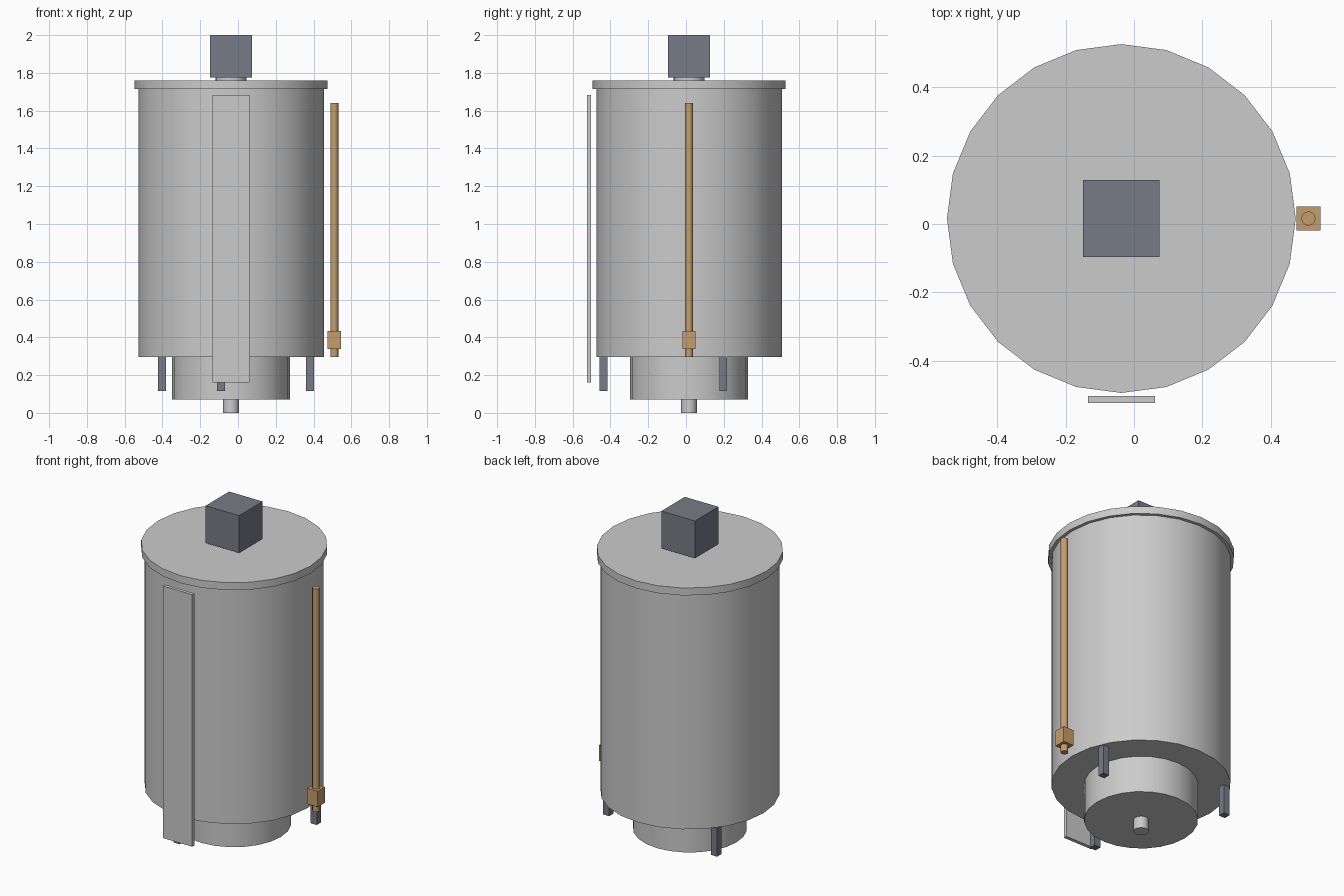
import bpy, math

if "Cube" in bpy.data.objects:
    bpy.data.objects.remove(bpy.data.objects["Cube"])

CX, CY = -0.037, 0.016  # vessel axis


def material(name, rgb):
    m = bpy.data.materials.new(name)
    m.diffuse_color = (*rgb, 1)
    m.use_nodes = True
    m.node_tree.nodes["Principled BSDF"].inputs["Base Color"].default_value = m.diffuse_color
    return m


dark = material("dark_steel", (0.19, 0.2, 0.24))
copper = material("copper", (0.56, 0.34, 0.15))


def finish(name, mat):
    o = bpy.context.object
    o.name = name
    if mat:
        o.data.materials.append(mat)
    return o


def cylinder(name, r, z0, z1, x=CX, y=CY, sides=24, mat=None):
    bpy.ops.mesh.primitive_cylinder_add(vertices=sides, radius=r, depth=z1 - z0,
                                        location=(x, y, (z0 + z1) / 2))
    bpy.ops.object.shade_smooth_by_angle(angle=math.radians(31))
    return finish(name, mat)


def box(name, x, y, sx, sy, z0, z1, mat=None):
    bpy.ops.mesh.primitive_cube_add(size=1, location=(x, y, (z0 + z1) / 2))
    o = finish(name, mat)
    o.scale = (sx, sy, z1 - z0)
    bpy.ops.object.transform_apply(location=False, rotation=False, scale=True)
    return o


# Vessel, from the drain upwards
cylinder("drain_spout", 0.042, 0, 0.072)
cylinder("lower_bowl", 0.312, 0.072, 0.295)
cylinder("tank", 0.491, 0.295, 1.715)
cylinder("lid", 0.51, 1.715, 1.76)
cylinder("motor_neck", 0.082, 1.76, 1.775)
box("motor", CX, CY, 0.224, 0.224, 1.775, 2.0, dark)

# Three legs spaced evenly around the axis
for i in range(3):
    a = math.radians(23.4 + 120 * i)
    box(f"leg_{i + 1}", CX + 0.456 * math.cos(a), CY + 0.456 * math.sin(a),
        0.042, 0.042, 0.117, 0.295, dark)

# Front panel standing clear of the tank
box("front_panel", CX, -0.513, 0.196, 0.021, 0.162, 1.683)

# Side sight pipe and its valve block
cylinder("side_pipe", 0.021, 0.295, 1.64, x=0.51, sides=12, mat=copper)
box("pipe_valve", 0.51, CY, 0.07, 0.07, 0.338, 0.433, copper)
